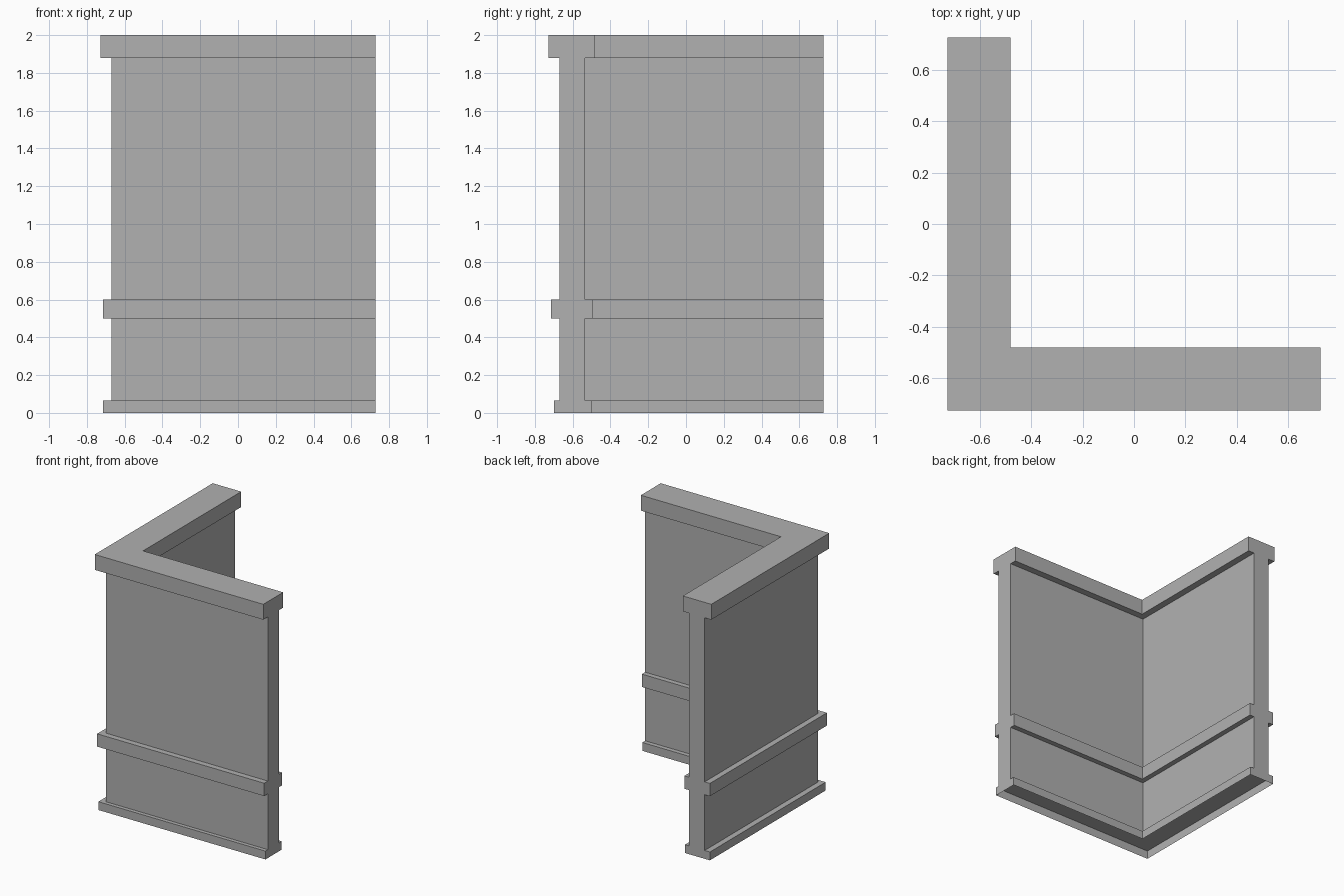
import bpy, bmesh

if "Cube" in bpy.data.objects:
    bpy.data.objects.remove(bpy.data.objects["Cube"])

END = 0.727  # where both arms of the L stop

# Mid-grey stone
stone = bpy.data.materials.new("grey_stone")
stone.diffuse_color = (0.44, 0.44, 0.44, 1.0)
stone.use_nodes = True
stone.node_tree.nodes["Principled BSDF"].inputs["Base Color"].default_value = stone.diffuse_color

# Cross-section: (x distance, y distance, z), up the outside and down the inside
outer = [(0.715, 0.70, 0.0), (0.715, 0.70, 0.065), (0.67, 0.67, 0.065),
         (0.67, 0.67, 0.50), (0.715, 0.715, 0.50), (0.715, 0.715, 0.60),
         (0.67, 0.67, 0.60), (0.67, 0.67, 1.88), (END, END, 1.88), (END, END, 2.0)]
inner = [(0.482, 0.482, 2.0), (0.482, 0.482, 1.88), (0.535, 0.535, 1.88),
         (0.535, 0.535, 0.60), (0.495, 0.495, 0.60), (0.495, 0.495, 0.50),
         (0.535, 0.535, 0.50), (0.535, 0.535, 0.065), (0.50, 0.50, 0.065),
         (0.50, 0.50, 0.0)]


def sweep_corner(name, profile, cap_ends):
    """Sweep an open profile along both arms with a mitred corner."""
    bm = bmesh.new()
    rings = []
    for place in (lambda a, b, z: (END, -b, z),
                  lambda a, b, z: (-a, -b, z),
                  lambda a, b, z: (-a, END, z)):
        rings.append([bm.verts.new(place(*p)) for p in profile])
    for r, s in zip(rings, rings[1:]):
        for i in range(len(profile) - 1):
            bm.faces.new((r[i], r[i + 1], s[i + 1], s[i]))
    if cap_ends:
        bm.faces.new(rings[0])
        bm.faces.new(rings[-1][::-1])
        bmesh.ops.recalc_face_normals(bm, faces=bm.faces)
    else:
        for f in bm.faces:
            f.normal_update()
            if f.normal.z > 0:
                f.normal_flip()
    mesh = bpy.data.meshes.new(name)
    bm.to_mesh(mesh)
    bm.free()
    mesh.materials.append(stone)
    ob = bpy.data.objects.new(name, mesh)
    bpy.context.collection.objects.link(ob)
    return ob


# Wall with skirting, dado rail and coping, open underneath
sweep_corner("corner_wall", outer + inner, True)
# Recessed underside of the wall inside the hollow skirting
sweep_corner("wall_underside", [(0.67, 0.67, 0.065), (0.535, 0.535, 0.065)], False)
